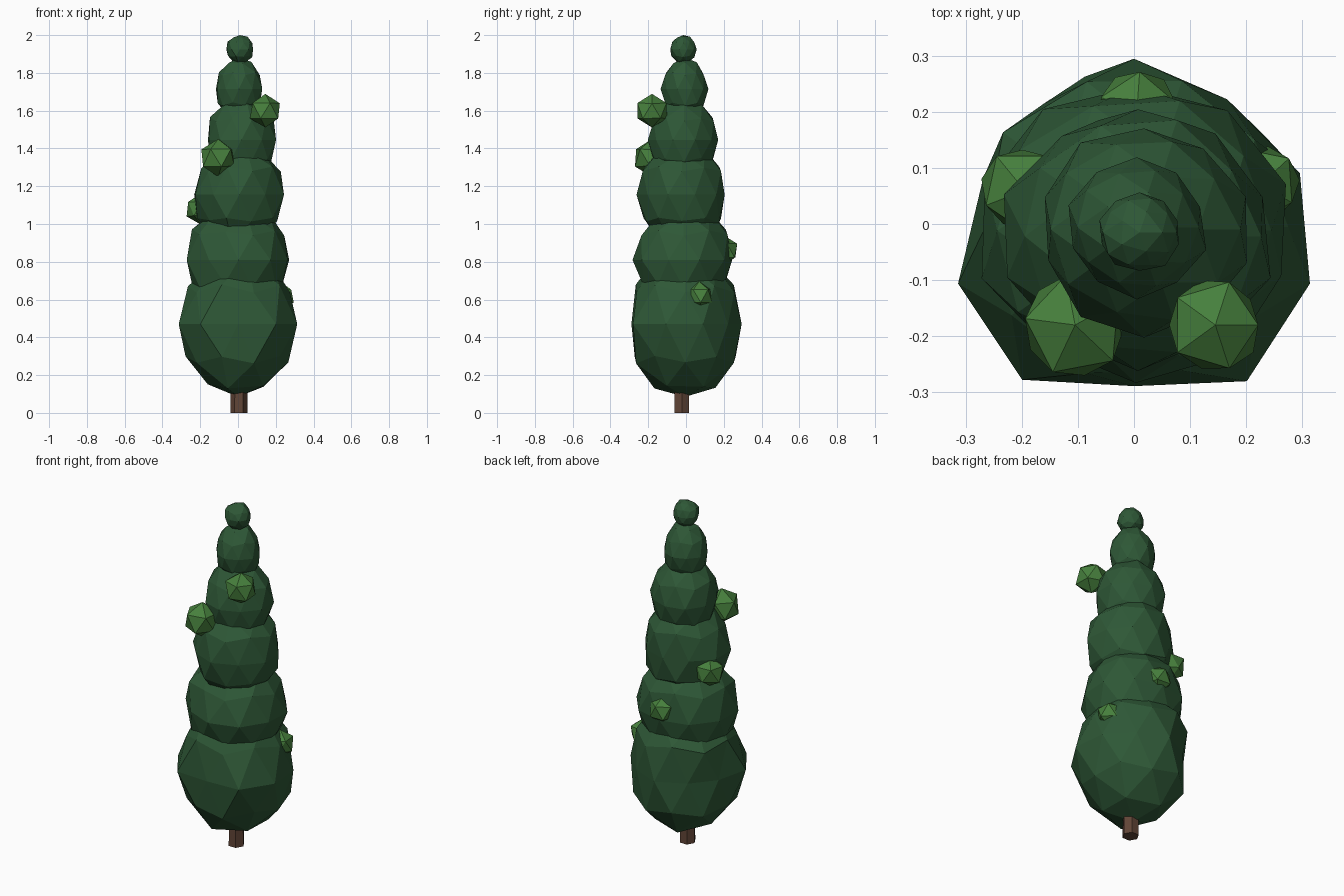
import bpy
import bmesh
import math
import random
from mathutils import Vector, Matrix

cube = bpy.data.objects.get("Cube")
if cube:
    bpy.data.objects.remove(cube, do_unlink=True)


def make_material(name, color):
    mat = bpy.data.materials.new(name)
    mat.use_nodes = True
    mat.diffuse_color = color
    bsdf = mat.node_tree.nodes["Principled BSDF"]
    bsdf.inputs["Base Color"].default_value = color
    bsdf.inputs["Roughness"].default_value = 0.9
    return mat


dark_green = make_material("dark green", (0.027, 0.096, 0.037, 1))
light_green = make_material("light green", (0.062, 0.215, 0.046, 1))
brown = make_material("bark brown", (0.12, 0.06, 0.038, 1))


def finish(bm, name, mat):
    mesh = bpy.data.meshes.new(name)
    bm.to_mesh(mesh)
    bm.free()
    mesh.materials.append(mat)
    obj = bpy.data.objects.new(name, mesh)
    bpy.context.collection.objects.link(obj)
    return obj


def foliage(name, mat, center, size, level, jitter, turn, seed, rim=None):
    """Faceted, irregular ball of leaves; rim gives lumps around the equator."""
    rng = random.Random(seed)
    bm = bmesh.new()
    bmesh.ops.create_icosphere(bm, subdivisions=level, radius=1)
    spin = Matrix.Rotation(turn, 3, "Z")
    for v in bm.verts:
        lump = rng.uniform(1 - jitter, 1 + jitter) if abs(v.co.z) < 0.99 else 1
        if rim and abs(v.co.z) < 0.01:
            angle = math.atan2(v.co.x, v.co.y)
            lump = rim[round(angle / math.tau * len(rim)) % len(rim)]
        p = spin @ (v.co * lump)
        v.co = Vector(center) + Vector([a * b for a, b in zip(p, size)])
    return finish(bm, name, mat)


# Trunk
bm = bmesh.new()
turn = Matrix.Rotation(math.pi / 6, 4, "Z")
bmesh.ops.create_cone(bm, cap_ends=True, segments=6, radius1=0.045,
                      radius2=0.042, depth=0.4,
                      matrix=Matrix.Translation((0.005, -0.022, 0.2)) @ turn)
finish(bm, "trunk", brown)

# Widest foliage tier, with its uneven outline clockwise from the back
rim = [0.96, 0.9, 0.99, 1.05, 1.09, 0.91, 1.08, 1.05, 0.9, 0.87]
foliage("foliage_tier_1", dark_green, (0, -0.005, 0.47), (0.314, 0.312, 0.385),
        2, 0.04, 0, 3, rim)

# Stacked upper tiers: centre, radii
tiers = [
    ((0.003, -0.012, 0.81), (0.278, 0.265, 0.295)),
    ((0.007, -0.022, 1.155), (0.242, 0.233, 0.27)),
    ((0.018, -0.01, 1.445), (0.187, 0.186, 0.22)),
    ((0.005, -0.006, 1.715), (0.124, 0.124, 0.165)),
    ((0.01, -0.015, 1.924), (0.074, 0.07, 0.076)),
]
for i, (center, size) in enumerate(tiers):
    foliage(f"foliage_tier_{i + 2}", dark_green, center, size, 2, 0.05, 0, i + 4)

# Bright leaf clusters: centre, radius
clusters = [
    ((0.145, -0.18, 1.6), 0.089),
    ((-0.105, -0.18, 1.35), 0.1),
    ((-0.195, 0.06, 1.08), 0.084),
    ((0.005, 0.2, 0.86), 0.08),
    ((0.225, 0.07, 0.62), 0.076),
]
for i, (center, r) in enumerate(clusters):
    foliage(f"leaf_cluster_{i + 1}", light_green, center, (r, r, r), 1, 0.06, i * 0.5, i + 20)
